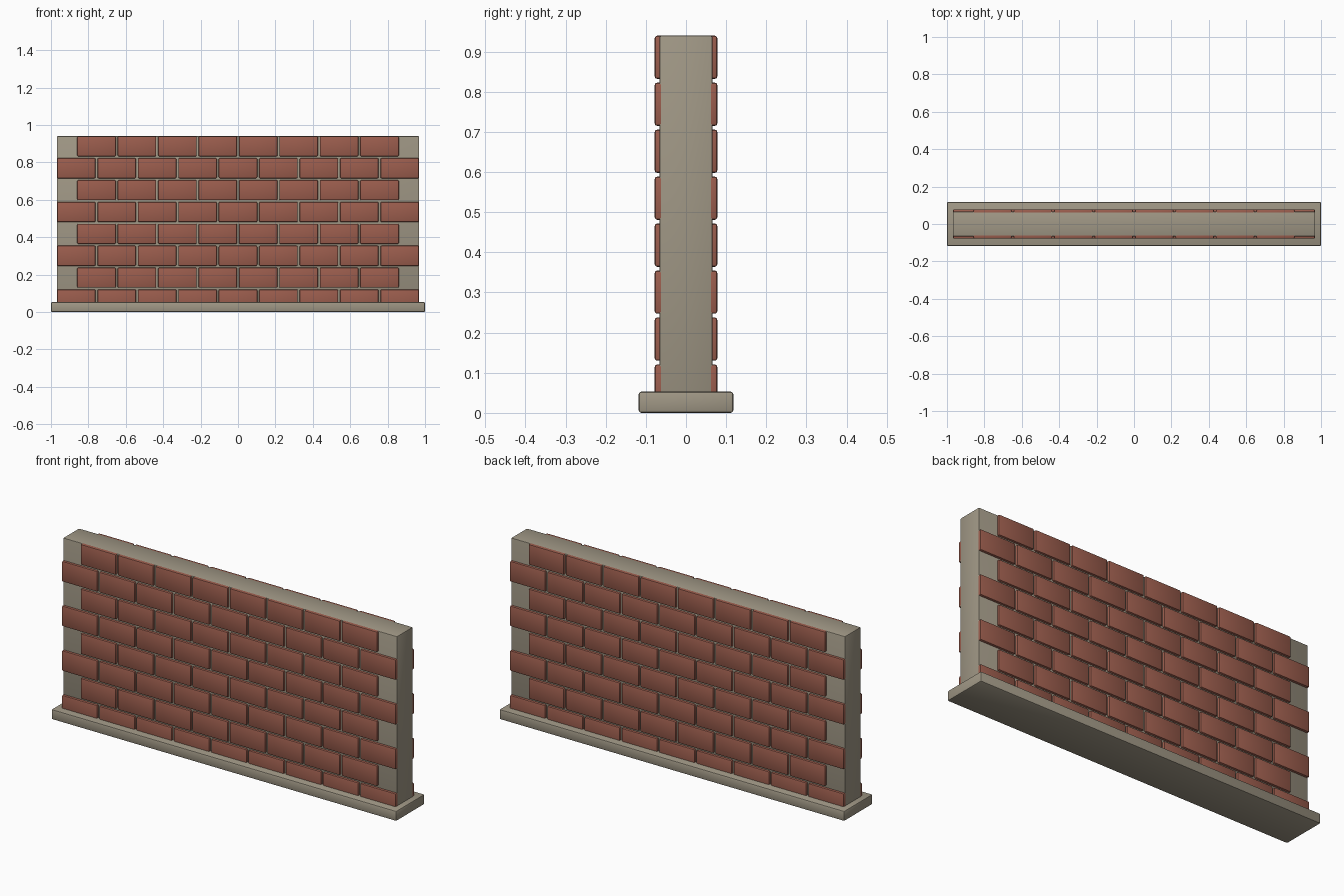
import bpy
import bmesh
from mathutils import Matrix, Vector

cube = bpy.data.objects.get("Cube")
if cube:
    bpy.data.objects.remove(cube, do_unlink=True)


def make_material(name, color):
    mat = bpy.data.materials.new(name)
    mat.use_nodes = True
    mat.diffuse_color = color
    mat.node_tree.nodes["Principled BSDF"].inputs["Base Color"].default_value = color
    return mat


def make_blocks(name, boxes, mat, bevel):
    """One object made of rounded boxes, each given as (low corner, high corner)."""
    bm = bmesh.new()
    for low, high in boxes:
        low, high = Vector(low), Vector(high)
        size = high - low
        place = Matrix.Translation((low + high) / 2) @ Matrix.Diagonal(size).to_4x4()
        bmesh.ops.create_cube(bm, size=1, matrix=place)
    bmesh.ops.bevel(bm, geom=bm.edges[:], offset=bevel, segments=2,
                    profile=0.5, affect='EDGES')
    mesh = bpy.data.meshes.new(name)
    bm.to_mesh(mesh)
    bm.free()
    mesh.materials.append(mat)
    obj = bpy.data.objects.new(name, mesh)
    bpy.context.collection.objects.link(obj)
    bpy.ops.object.select_all(action='DESELECT')
    obj.select_set(True)
    bpy.context.view_layer.objects.active = obj
    bpy.ops.object.shade_smooth_by_angle()
    return obj


concrete = make_material("warm grey concrete", (0.35, 0.31, 0.235, 1))
brick_red = make_material("brick red", (0.33, 0.11, 0.075, 1))

HALF_LENGTH = 0.968
TOP = 0.94
CORE_DEPTH = 0.066
FACE_DEPTH = 0.078
GAP = 0.0095
PITCH = (2 * HALF_LENGTH + GAP) / 9
ROW_PITCH = 0.117

# Footing and mortar core
make_blocks("footing", [((-1, -0.118, 0), (1, 0.118, 0.053))], concrete, 0.007)
make_blocks("mortar_core", [((-HALF_LENGTH, -CORE_DEPTH, 0.01),
                             (HALF_LENGTH, CORE_DEPTH, TOP))], concrete, 0.005)

# Running-bond courses: eight bricks on top, then nine, alternating downwards
for side, label in ((-1, "front"), (1, "back")):
    for row in range(8):
        count = 8 + row % 2
        top = TOP - 0.0005 - row * ROW_PITCH
        depths = sorted((side * 0.045, side * FACE_DEPTH))
        boxes = []
        for i in range(count):
            x = (i - (count - 1) / 2) * PITCH
            half = (PITCH - GAP) / 2 - 0.0003
            boxes.append(((x - half, depths[0], top - ROW_PITCH + GAP),
                          (x + half, depths[1], top)))
        make_blocks(f"{label}_brick_course_{8 - row}", boxes, brick_red, 0.006)
